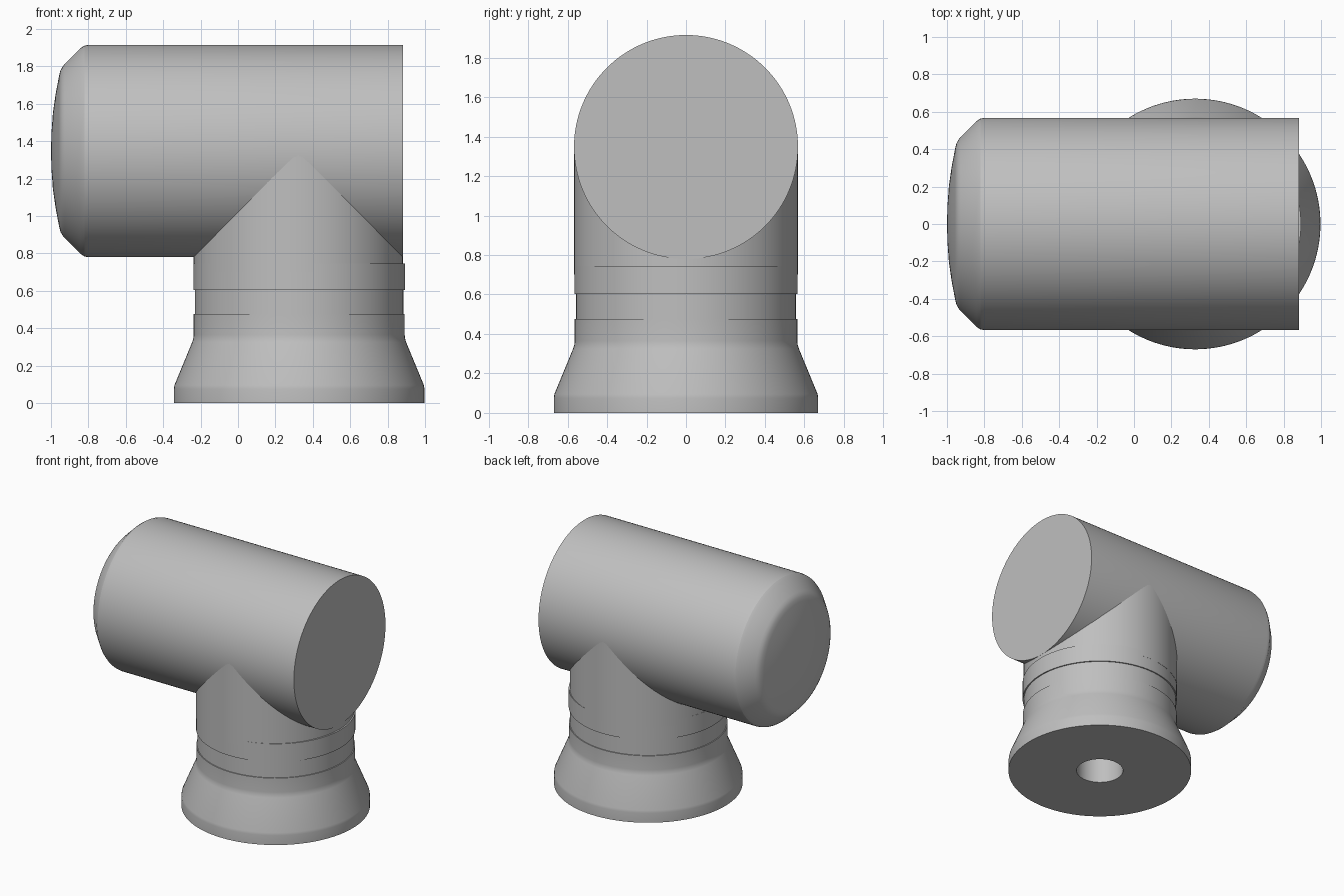
import bpy, bmesh
from math import radians, tau
from mathutils import Matrix, Vector

cube = bpy.data.objects.get("Cube")
if cube:
    bpy.data.objects.remove(cube, do_unlink=True)

grey = bpy.data.materials.new("plain grey")
grey.use_nodes = True
colour = (0.52, 0.52, 0.52, 1)
grey.diffuse_color = colour
grey.node_tree.nodes["Principled BSDF"].inputs["Base Color"].default_value = colour


def lathe(name, profile, matrix, closed=False, sharp=20):
    """Revolve (radius, height) points about z, then place with the matrix."""
    bm = bmesh.new()
    points = [bm.verts.new((r, 0, z)) for r, z in profile]
    edges = [bm.edges.new(pair) for pair in zip(points, points[1:])]
    if closed:
        edges.append(bm.edges.new((points[-1], points[0])))
    bmesh.ops.spin(bm, geom=points + edges, cent=(0, 0, 0), axis=(0, 0, 1),
                   angle=tau, steps=128, use_merge=True)
    bmesh.ops.remove_doubles(bm, verts=bm.verts, dist=1e-5)
    bmesh.ops.recalc_face_normals(bm, faces=bm.faces)
    bm.transform(matrix)
    mesh = bpy.data.meshes.new(name)
    bm.to_mesh(mesh)
    bm.free()
    mesh.materials.append(grey)
    obj = bpy.data.objects.new(name, mesh)
    bpy.context.collection.objects.link(obj)
    bpy.ops.object.select_all(action='DESELECT')
    obj.select_set(True)
    bpy.context.view_layer.objects.active = obj
    bpy.ops.object.shade_smooth_by_angle(angle=radians(sharp))
    return obj


# Horizontal barrel: flat on the left, bevelled and gently domed on the right
R = 0.5675
barrel = [(0, 0.882), (R, 0.882), (R, -0.80), (0.563, -0.822), (0.55, -0.842),
          (0.465, -0.927), (0.45, -0.939), (0.43, -0.95), (0.40, -0.957),
          (0.30, -0.976), (0.20, -0.99), (0.10, -0.997), (0, -1.0)]
lathe("barrel", barrel,
      Matrix.Translation((0, 0, 1.347)) @ Matrix.Rotation(radians(90), 4, 'Y'))

# Upright branch that meets the barrel on mitred seams
branch = [(0, 0.70), (1, 0.70), (1, 1.345), (0, 1.345)]
lathe("branch", branch, Matrix.Translation((0.322, 0, 0)) @
      Matrix.Diagonal(Vector((0.5595, 0.567, 1, 1))))

# Flared foot with a shallow groove, a collar and a bore from below
foot = [(0.17, 0), (0.67, 0), (0.67, 0.075), (0.667, 0.095), (0.572, 0.325),
        (0.566, 0.345), (0.564, 0.365), (0.564, 0.475), (0.557, 0.475),
        (0.557, 0.603), (0.566, 0.603), (0.566, 0.745), (0, 0.745),
        (0, 0.40), (0.17, 0.40)]
lathe("flared_foot", foot, Matrix.Translation((0.327, 0, 0)), closed=True)
